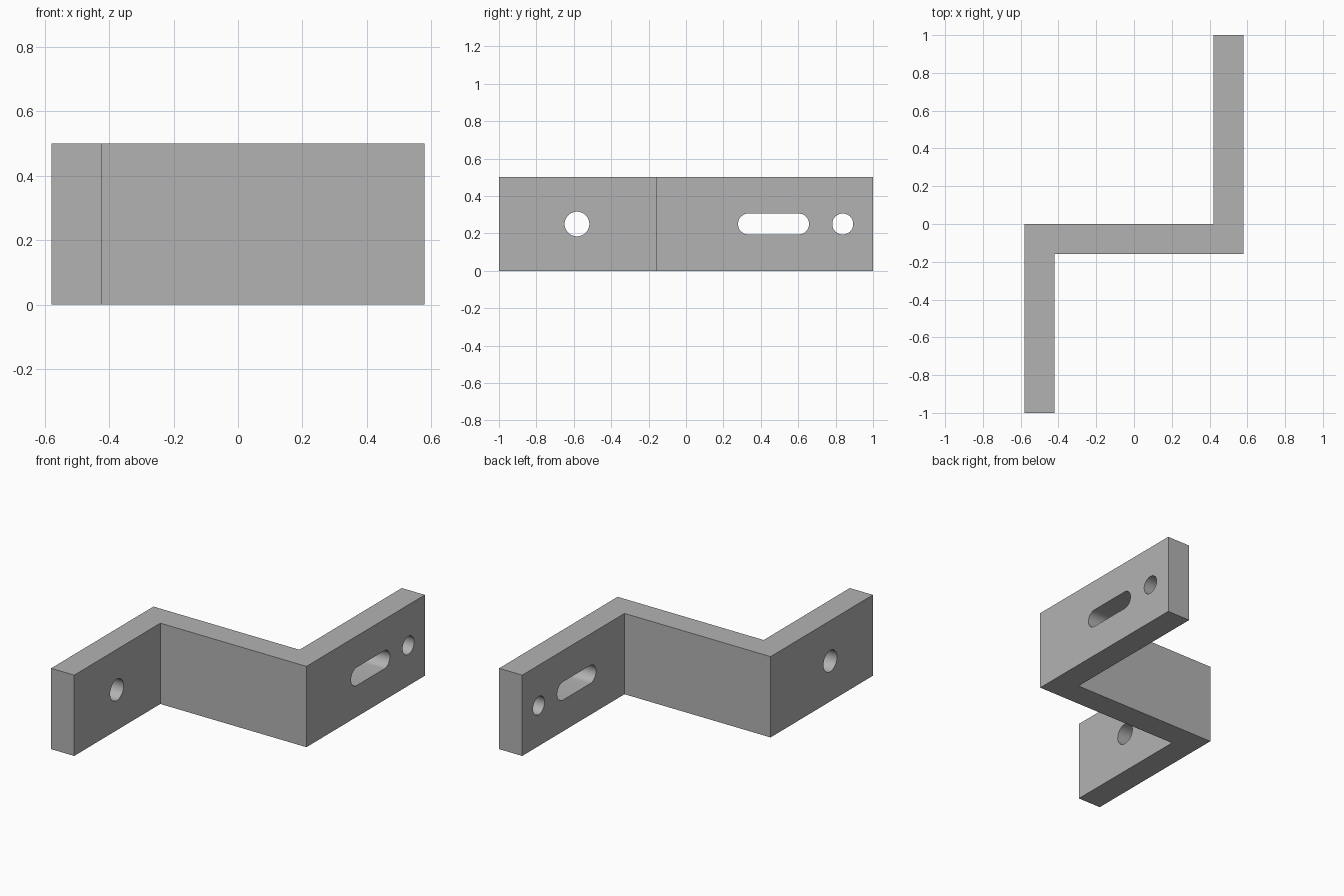
import bpy
import bmesh
import math
from mathutils import Vector

cube = bpy.data.objects.get("Cube")
if cube:
    bpy.data.objects.remove(cube, do_unlink=True)

HALF_X, T, HEIGHT = 0.579, 0.158, 0.5
MID_Z = HEIGHT / 2


def make_prism(name, outline, direction):
    """Extrude a closed planar outline along a direction."""
    bm = bmesh.new()
    face = bm.faces.new([bm.verts.new(p) for p in outline])
    grown = bmesh.ops.extrude_face_region(bm, geom=[face])
    verts = [g for g in grown["geom"] if isinstance(g, bmesh.types.BMVert)]
    bmesh.ops.translate(bm, verts=verts, vec=direction)
    bmesh.ops.recalc_face_normals(bm, faces=bm.faces)
    mesh = bpy.data.meshes.new(name)
    bm.to_mesh(mesh)
    bm.free()
    obj = bpy.data.objects.new(name, mesh)
    bpy.context.collection.objects.link(obj)
    return obj


def slot_cutter(name, x, y0, y1, radius, steps=24):
    """Slot through an arm along x; equal y0 and y1 give a round hole."""
    outline = []
    for centre, start in ((y1, -math.pi / 2), (y0, math.pi / 2)):
        last = steps if y0 == y1 else steps + 1
        for i in range(last):
            a = start + math.pi * i / steps
            outline.append((x - T, centre + radius * math.cos(a),
                            MID_Z + radius * math.sin(a)))
    return make_prism(name, outline, Vector((2 * T, 0, 0)))


# Grey metal
metal = bpy.data.materials.new("grey_metal")
metal.use_nodes = True
colour = (0.45, 0.45, 0.45, 1)
metal.diffuse_color = colour
metal.node_tree.nodes["Principled BSDF"].inputs["Base Color"].default_value = colour

# Z-shaped bracket body
inner = HALF_X - T
profile = [(-HALF_X, -1), (-inner, -1), (-inner, -T), (HALF_X, -T),
           (HALF_X, 1), (inner, 1), (inner, 0), (-HALF_X, 0)]
bracket = make_prism("bracket", [(x, y, 0) for x, y in profile],
                     Vector((0, 0, HEIGHT)))
bracket.data.materials.append(metal)

# Mounting holes and adjustment slot
arm_x = HALF_X - T / 2
cutters = [
    slot_cutter("front_hole_cutter", -arm_x, -0.583, -0.583, 0.066),
    slot_cutter("slot_cutter", arm_x, 0.334, 0.602, 0.056),
    slot_cutter("back_hole_cutter", arm_x, 0.838, 0.838, 0.056),
]
bpy.context.view_layer.objects.active = bracket
bracket.select_set(True)
for cutter in cutters:
    cutter.hide_render = True
    cutter.data.materials.append(metal)
    mod = bracket.modifiers.new(cutter.name, 'BOOLEAN')
    mod.operation = 'DIFFERENCE'
    mod.solver = 'EXACT'
    mod.object = cutter
    bpy.ops.object.modifier_apply(modifier=mod.name)
    bpy.data.objects.remove(cutter, do_unlink=True)

# Smooth hole walls, crisp corners
bpy.ops.object.shade_smooth_by_angle(angle=math.radians(30))
